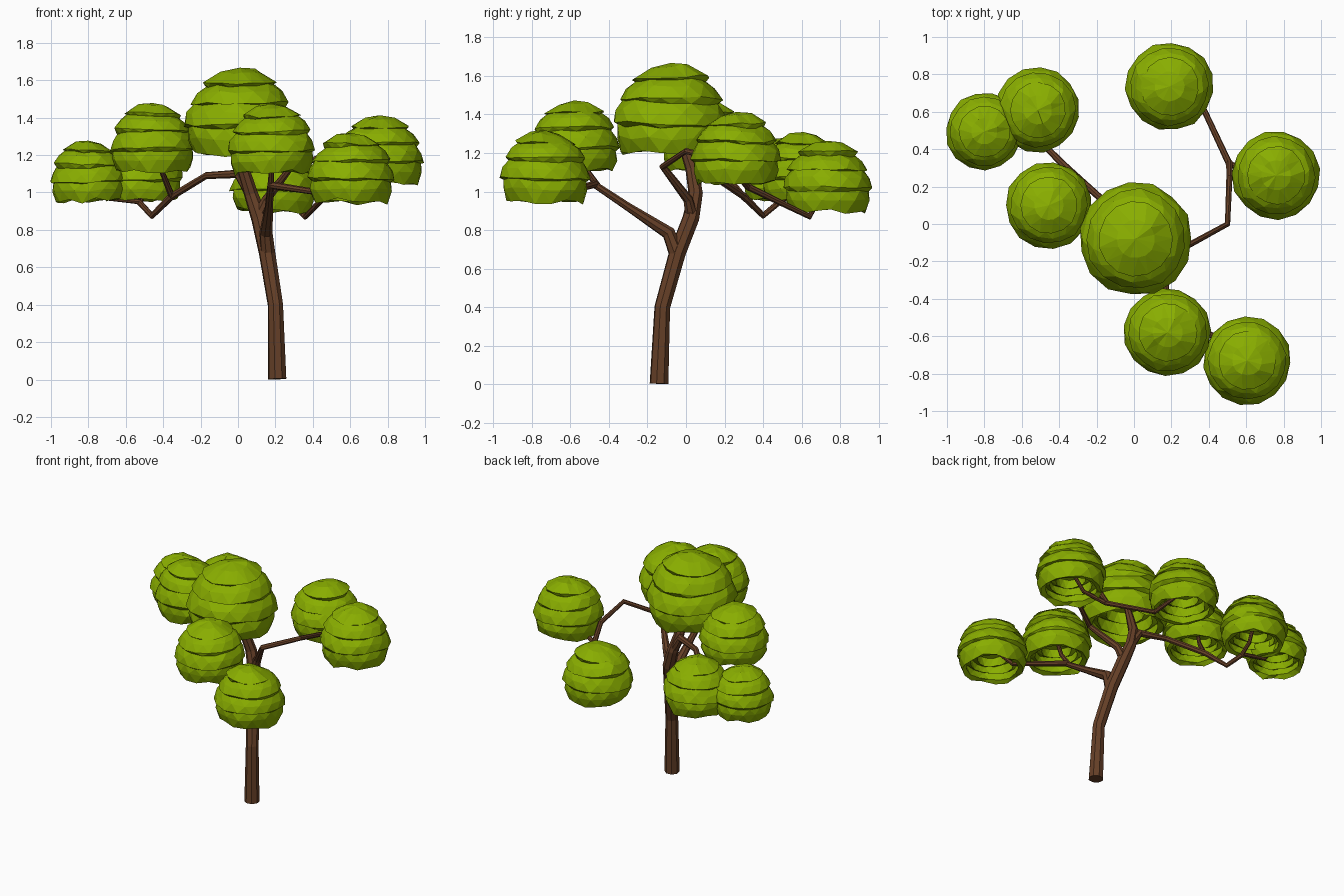
import bpy, bmesh, math, random
from mathutils import Vector

if "Cube" in bpy.data.objects:
    bpy.data.objects.remove(bpy.data.objects["Cube"])

random.seed(4)


def material(name, color):
    m = bpy.data.materials.new(name)
    m.diffuse_color = (*color, 1)
    m.use_nodes = True
    m.node_tree.nodes["Principled BSDF"].inputs["Base Color"].default_value = m.diffuse_color
    return m


BARK = material("bark", (0.13, 0.05, 0.02))
LEAF = material("leaf", (0.25, 0.42, 0.0))


def limb(name, points):
    """Eight-sided tapered tube through (x, y, z, radius) points."""
    cu = bpy.data.curves.new(name, 'CURVE')
    cu.dimensions = '3D'
    cu.bevel_depth = 1.0
    cu.bevel_resolution = 2
    cu.use_fill_caps = True
    sp = cu.splines.new('POLY')
    sp.points.add(len(points) - 1)
    for p, (x, y, z, r) in zip(sp.points, points):
        p.co = (x, y, z, 1)
        p.radius = r
    sp.use_smooth = False
    ob = bpy.data.objects.new(name, cu)
    bpy.context.collection.objects.link(ob)
    bpy.ops.object.select_all(action='DESELECT')
    ob.select_set(True)
    bpy.context.view_layer.objects.active = ob
    bpy.ops.object.convert(target='MESH')
    ob = bpy.context.object
    ob.data.polygons.foreach_set("use_smooth", [False] * len(ob.data.polygons))
    ob.data.materials.clear()
    ob.data.materials.append(BARK)


# Dome section: overlapping leaf tiers outside, stepped hollow inside.
# (radius, height) for a unit tuft of radius 1
PROFILE = [(0.34, 1.51), (0.66, 1.32),
           (0.61, 1.27), (0.76, 1.16), (0.89, 0.96),
           (0.83, 0.91), (0.94, 0.75), (1.00, 0.54),
           (0.92, 0.49), (0.94, 0.29), (0.85, 0.04),
           (0.73, 0.08), (0.76, 0.30), (0.60, 0.20),
           (0.60, 0.46), (0.42, 0.36), (0.40, 0.62)]
TIER_STARTS = (0, 2, 5, 8, 11, 14)
RIM = 10
SIDES = 15


def tuft(name, x, y, z, radius):
    bm = bmesh.new()
    spin = random.uniform(0, math.tau)
    rings = []
    for i, (r, h) in enumerate(PROFILE):
        # each tier leans and ripples slightly; the lowest rim is ragged
        if i in TIER_STARTS:
            lean = random.uniform(0, math.tau)
            ripple = [random.uniform(-0.03, 0.03) for _ in range(SIDES)]
        ring = []
        for k in range(SIDES):
            a = spin + math.tau * (k + 0.5 * (i % 2)) / SIDES
            rr = r * (1 + random.uniform(-0.025, 0.02))
            hh = h + ripple[k] + 0.03 * math.cos(a - lean)
            if i == RIM:
                hh += random.uniform(-0.06, 0.06)
            ring.append(bm.verts.new((rr * math.cos(a), rr * math.sin(a), hh)))
        rings.append(ring)
    for i, (lo, hi) in enumerate(zip(rings, rings[1:])):
        # staggered rings joined by triangles
        for k in range(SIDES):
            n = (k + 1) % SIDES
            if i % 2 == 0:
                bm.faces.new((lo[k], hi[k], lo[n]))
                bm.faces.new((lo[n], hi[k], hi[n]))
            else:
                bm.faces.new((lo[k], hi[k], hi[n]))
                bm.faces.new((lo[k], hi[n], lo[n]))
    for ring, h in ((rings[0], 1.58), (rings[-1], 0.68)):
        tip = bm.verts.new((0, 0, h))
        for k in range(SIDES):
            bm.faces.new((ring[k], ring[(k + 1) % SIDES], tip))
    bmesh.ops.recalc_face_normals(bm, faces=bm.faces[:])
    bmesh.ops.scale(bm, vec=Vector((radius,) * 3), verts=bm.verts[:])
    me = bpy.data.meshes.new(name)
    bm.to_mesh(me)
    bm.free()
    me.materials.append(LEAF)
    ob = bpy.data.objects.new(name, me)
    ob.location = (x, y, z)
    bpy.context.collection.objects.link(ob)


# Trunk
limb("trunk", [(0.21, -0.14, 0.003, 0.05), (0.2, -0.123, 0.4, 0.042),
               (0.155, -0.045, 0.68, 0.045), (0.115, 0.025, 0.86, 0.045),
               (0.07, 0.05, 0.99, 0.038), (0.03, 0.03, 1.12, 0.034),
               (0.02, -0.04, 1.32, 0.022), (0.02, -0.08, 1.5, 0.015)])

# Front branch and its two twigs
limb("front_branch", [(0.16, -0.05, 0.68, 0.04), (0.15, -0.09, 0.785, 0.036),
                      (0.165, -0.30, 0.92, 0.022), (0.175, -0.48, 1.04, 0.018)])
limb("front_twig_near", [(0.175, -0.46, 1.03, 0.018), (0.18, -0.53, 1.13, 0.014),
                         (0.18, -0.58, 1.27, 0.012)])
limb("front_twig_far", [(0.175, -0.47, 1.04, 0.02), (0.50, -0.64, 0.99, 0.016),
                        (0.61, -0.73, 1.11, 0.012)])

# Right branch and its two twigs
limb("right_branch", [(0.11, 0.03, 0.87, 0.034), (0.15, 0.01, 0.96, 0.026),
                      (0.28, -0.12, 1.13, 0.018), (0.50, 0.0, 1.21, 0.016),
                      (0.51, 0.25, 1.15, 0.017), (0.51, 0.33, 1.02, 0.018)])
limb("right_twig_back", [(0.51, 0.32, 1.025, 0.018), (0.36, 0.64, 0.87, 0.016),
                         (0.19, 0.74, 1.05, 0.012)])
limb("right_twig_side", [(0.51, 0.32, 1.025, 0.017), (0.66, 0.27, 1.08, 0.013),
                         (0.76, 0.26, 1.21, 0.012)])

# Left branch and its three twigs
limb("left_branch", [(0.08, 0.045, 0.97, 0.032), (0.0, 0.06, 1.10, 0.026),
                     (-0.17, 0.13, 1.09, 0.019), (-0.36, 0.30, 0.975, 0.02),
                     (-0.46, 0.40, 0.875, 0.017), (-0.53, 0.49, 0.95, 0.016)])
limb("left_twig_near", [(-0.35, 0.30, 0.97, 0.018), (-0.41, 0.18, 1.12, 0.014),
                        (-0.45, 0.10, 1.30, 0.012)])
limb("left_twig_back", [(-0.52, 0.48, 0.94, 0.014), (-0.52, 0.56, 1.0, 0.013),
                        (-0.515, 0.61, 1.11, 0.012)])
limb("left_twig_far", [(-0.52, 0.48, 0.95, 0.014), (-0.70, 0.50, 0.97, 0.014),
                       (-0.79, 0.50, 1.09, 0.012)])

# Leaf tufts: x, y, bottom z, radius
TUFTS = {
    "crown_leaves": (0.01, -0.08, 1.19, 0.302),
    "left_leaves_far": (-0.80, 0.495, 0.95, 0.207),
    "left_leaves_back": (-0.515, 0.61, 0.95, 0.227),
    "left_leaves_near": (-0.455, 0.10, 1.11, 0.233),
    "right_leaves_back": (0.19, 0.735, 0.89, 0.236),
    "right_leaves_side": (0.76, 0.26, 1.04, 0.236),
    "front_leaves_near": (0.18, -0.58, 1.10, 0.236),
    "front_leaves_far": (0.605, -0.73, 0.945, 0.236),
}
for name, (x, y, z, r) in TUFTS.items():
    tuft(name, x, y, z, r)
